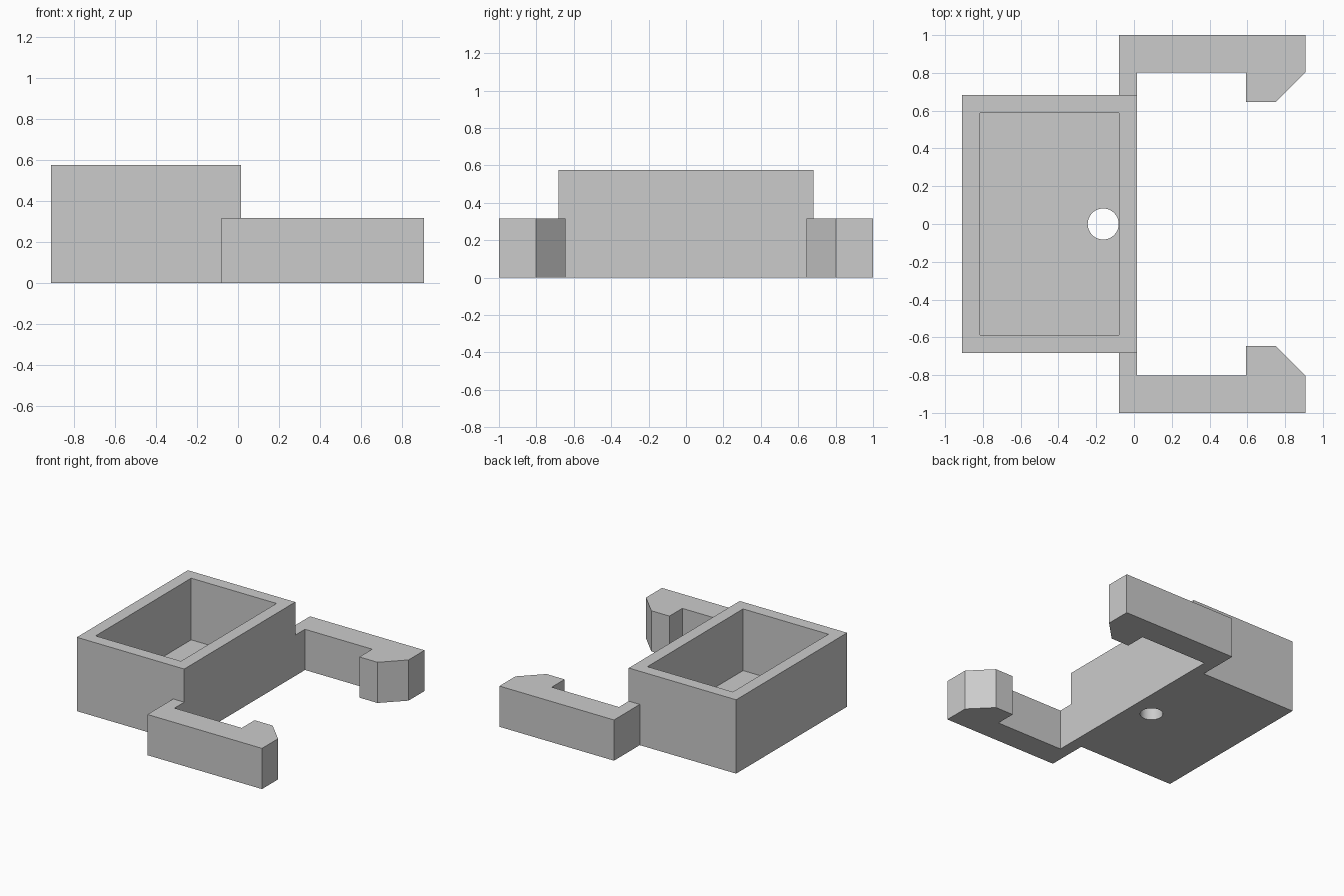
import bpy, bmesh, math

cube = bpy.data.objects.get("Cube")
if cube:
    bpy.data.objects.remove(cube, do_unlink=True)

# Single plain grey material
grey = bpy.data.materials.new("light_grey")
grey.use_nodes = True
colour = (0.6, 0.6, 0.6, 1)
grey.diffuse_color = colour
grey.node_tree.nodes["Principled BSDF"].inputs["Base Color"].default_value = colour


def prism(name, outline, z0, z1):
    """Extrude a flat outline from z0 up to z1."""
    bm = bmesh.new()
    base = bm.faces.new([bm.verts.new((x, y, z0)) for x, y in outline])
    top = bmesh.ops.extrude_face_region(bm, geom=[base])["geom"]
    verts = [v for v in top if isinstance(v, bmesh.types.BMVert)]
    bmesh.ops.translate(bm, vec=(0, 0, z1 - z0), verts=verts)
    bmesh.ops.recalc_face_normals(bm, faces=bm.faces)
    mesh = bpy.data.meshes.new(name)
    bm.to_mesh(mesh)
    bm.free()
    mesh.materials.append(grey)
    obj = bpy.data.objects.new(name, mesh)
    bpy.context.collection.objects.link(obj)
    return obj


def rectangle(x0, x1, half_y):
    return [(x0, -half_y), (x1, -half_y), (x1, half_y), (x0, half_y)]


def activate(obj):
    bpy.ops.object.select_all(action="DESELECT")
    obj.select_set(True)
    bpy.context.view_layer.objects.active = obj


def cut(obj, cutter):
    cutter.hide_render = True
    mod = obj.modifiers.new("cut", "BOOLEAN")
    mod.operation = "DIFFERENCE"
    mod.solver = "EXACT"
    mod.object = cutter
    activate(obj)
    bpy.ops.object.modifier_apply(modifier=mod.name)
    bpy.data.objects.remove(cutter, do_unlink=True)


back, front, half_width = -0.91, 0.015, 0.683
wall, box_top, arm_top = 0.095, 0.575, 0.317

# Open-topped box with a hole through its floor
box = prism("open_box", rectangle(back, front, half_width), 0, box_top)
cut(box, prism("cavity_cutter",
               rectangle(back + wall, front - wall, half_width - wall), wall, 1))
circle = [(-0.163 + 0.082 * math.cos(math.tau * i / 48),
           0.082 * math.sin(math.tau * i / 48)) for i in range(48)]
cut(box, prism("hole_cutter", circle, -0.1, 0.3))
activate(box)
bpy.ops.object.shade_smooth_by_angle(angle=math.radians(30))

# Mirrored arms with hooked, chamfered tips
arm = [(front - wall, half_width), (front, half_width), (front, 0.803),
       (0.594, 0.803), (0.594, 0.645), (0.75, 0.645),
       (0.907, 0.803), (0.907, 1), (front - wall, 1)]
for name, side in (("back_hook_arm", 1), ("front_hook_arm", -1)):
    prism(name, [(x, side * y) for x, y in arm], 0, arm_top)
